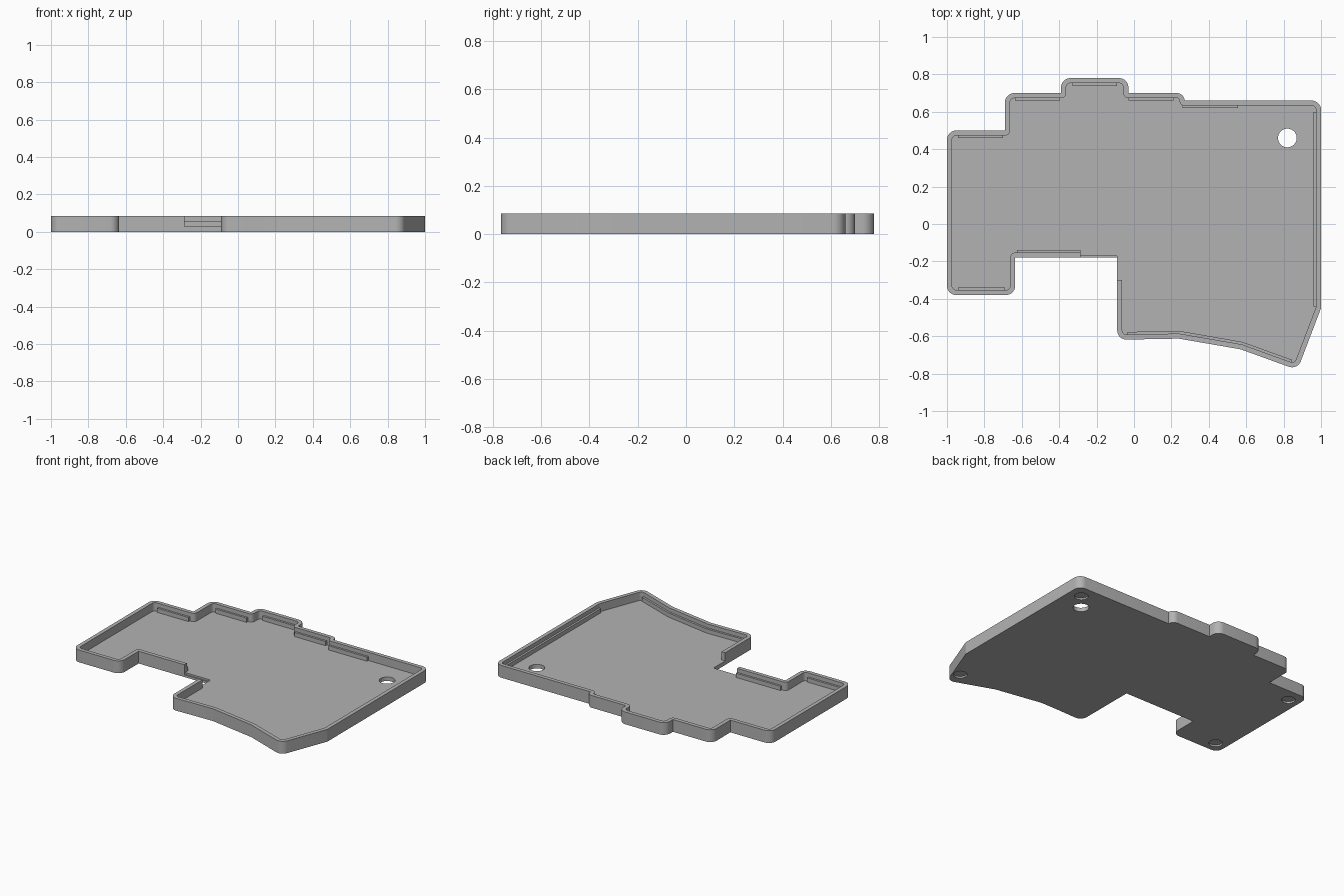
import bpy, bmesh, math
from mathutils import Vector

cube = bpy.data.objects.get("Cube")
if cube:
    bpy.data.objects.remove(cube, do_unlink=True)

HEIGHT, FLOOR, WALL = 0.085, 0.028, 0.027
LIP_TOP, LIP_DEPTH = 0.057, 0.014

grey = bpy.data.materials.new("plain grey")
grey.use_nodes = True
COLOR = (0.45, 0.45, 0.45, 1)
grey.diffuse_color = COLOR
grey.node_tree.nodes["Principled BSDF"].inputs["Base Color"].default_value = COLOR


def prism(name, pts, z0, z1):
    """Extrude a counter-clockwise outline from z0 to z1."""
    bm = bmesh.new()
    face = bm.faces.new([bm.verts.new((p[0], p[1], z0)) for p in pts])
    top = bmesh.ops.extrude_face_region(bm, geom=[face])["geom"]
    bmesh.ops.translate(bm, vec=(0, 0, z1 - z0),
                        verts=[v for v in top if isinstance(v, bmesh.types.BMVert)])
    bmesh.ops.recalc_face_normals(bm, faces=bm.faces)
    mesh = bpy.data.meshes.new(name)
    bm.to_mesh(mesh)
    bm.free()
    obj = bpy.data.objects.new(name, mesh)
    bpy.context.collection.objects.link(obj)
    mesh.materials.append(grey)
    return obj


def box(name, x0, x1, y0, y1, z0, z1):
    return prism(name, [(x0, y0), (x1, y0), (x1, y1), (x0, y1)], z0, z1)


def disc(name, x, y, r, z0, z1, n=48):
    ring = [(x + r * math.cos(math.tau * i / n), y + r * math.sin(math.tau * i / n))
            for i in range(n)]
    return prism(name, ring, z0, z1)


def offset(pts, d, closed=True):
    """Move a path to its left by d, keeping mitred corners."""
    pts = [Vector(p) for p in pts]
    n, out = len(pts), []
    for i, p in enumerate(pts):
        a = p - pts[i - 1] if closed or i > 0 else pts[1] - p
        b = pts[(i + 1) % n] - p if closed or i < n - 1 else a
        na = Vector((-a.y, a.x)).normalized()
        nb = Vector((-b.y, b.x)).normalized()
        out.append(p + (na + nb) * d / (1 + na.dot(nb)))
    return out


def fillet(pts, radii, steps=8):
    """Round each corner of a closed outline with its own radius."""
    out, n = [], len(pts)
    for i, r in enumerate(radii):
        p = Vector(pts[i])
        a = (Vector(pts[i - 1]) - p).normalized()
        b = (Vector(pts[(i + 1) % n]) - p).normalized()
        if r < 0.002:
            out.append(p)
            continue
        half = a.angle(b) / 2
        centre = p + (a + b).normalized() * r / math.sin(half)
        s = p + a * r / math.tan(half) - centre
        e = p + b * r / math.tan(half) - centre
        turn = s.angle(e)
        for k in range(steps + 1):
            t = k / steps
            out.append(centre + (s * math.sin((1 - t) * turn) + e * math.sin(t * turn))
                       / math.sin(turn))
    return out


def cut(obj, cutter):
    cutter.hide_render = True
    mod = obj.modifiers.new("cut", 'BOOLEAN')
    mod.operation, mod.solver, mod.object = 'DIFFERENCE', 'EXACT', cutter
    bpy.context.view_layer.objects.active = obj
    bpy.ops.object.modifier_apply(modifier=mod.name)
    bpy.data.objects.remove(cutter, do_unlink=True)


# Tray outline, counter-clockwise, as x, y and outer corner radius
R = 0.05
corners = [
    (-1, -0.38, R), (-0.635, -0.38, R), (-0.635, -0.18, 0), (-0.09, -0.18, 0),
    (-0.09, -0.62, R), (0.1, -0.615, 0), (0.24, -0.613, 0), (0.57, -0.67, 0),
    (0.874, -0.78, R), (1, -0.45, 0.03), (1, 0.66, R), (0.27, 0.66, 0),
    (0.27, 0.7, 0.04), (-0.03, 0.7, 0), (-0.03, 0.78, R), (-0.39, 0.78, R),
    (-0.39, 0.7, 0), (-0.69, 0.7, R), (-0.69, 0.5, 0), (-1, 0.5, R),
]
outer = [c[:2] for c in corners]
inner = offset(outer, WALL)
inner_radii = []
for i, (x, y, r) in enumerate(corners):
    a = Vector(outer[i]) - Vector(outer[i - 1])
    b = Vector(outer[(i + 1) % len(outer)]) - Vector(outer[i])
    turn = a.normalized().cross(b.normalized())
    inner_radii.append(WALL if turn < -0.5 else max(r - WALL, 0))

tray = prism("tray", fillet(outer, [c[2] for c in corners]), 0, HEIGHT)
cut(tray, prism("pocket", fillet(inner, inner_radii), FLOOR, HEIGHT + 0.1))

# Side opening for a connector, with a small step at its floor edge
cut(tray, box("opening", -0.285, -0.055, -0.3, -0.145, FLOOR, HEIGHT + 0.1))
cut(tray, box("opening_step", -0.285, -0.09, -0.2, -0.172, 0.016, HEIGHT + 0.1))

# Through hole and round foot recesses underneath
cut(tray, disc("through_hole", 0.82, 0.46, 0.05, -0.1, 0.2))
for x, y in [(0.91, 0.57), (-0.92, 0.41), (-0.92, -0.3), (0.86, -0.67)]:
    cut(tray, disc("foot_recess", x, y, 0.043, -0.1, 0.012))

# Support lips along the inside of the walls, interior on their left
lips = {
    "back_lip_1": [(-0.7, 0.473), (-0.94, 0.473)],
    "back_lip_2": [(-0.395, 0.673), (-0.635, 0.673)],
    "back_lip_3": [(-0.09, 0.753), (-0.33, 0.753)],
    "back_lip_4": [(0.21, 0.673), (-0.03, 0.673)],
    "back_lip_5": [(0.555, 0.633), (0.26, 0.633)],
    "left_lip": [(0.973, -0.44), (0.973, 0.6)],
    "front_lip_1": [(-0.94, -0.353), (-0.69, -0.353)],
    "front_lip_2": [(-0.625, -0.153), (-0.285, -0.153)],
    "front_lip_3": [(-0.035, -0.591), (0.243, -0.586), (0.576, -0.644), (0.84, -0.739)],
}
for name, path in lips.items():
    buried = offset(path, -0.006, closed=False)
    ledge = offset(path, LIP_DEPTH, closed=False)
    prism(name, buried + ledge[::-1], FLOOR - 0.008, LIP_TOP)

# Smooth the rounded corners, keep hard edges
bpy.ops.object.select_all(action='DESELECT')
tray.select_set(True)
bpy.context.view_layer.objects.active = tray
bpy.ops.object.shade_smooth_by_angle(angle=math.radians(30))
